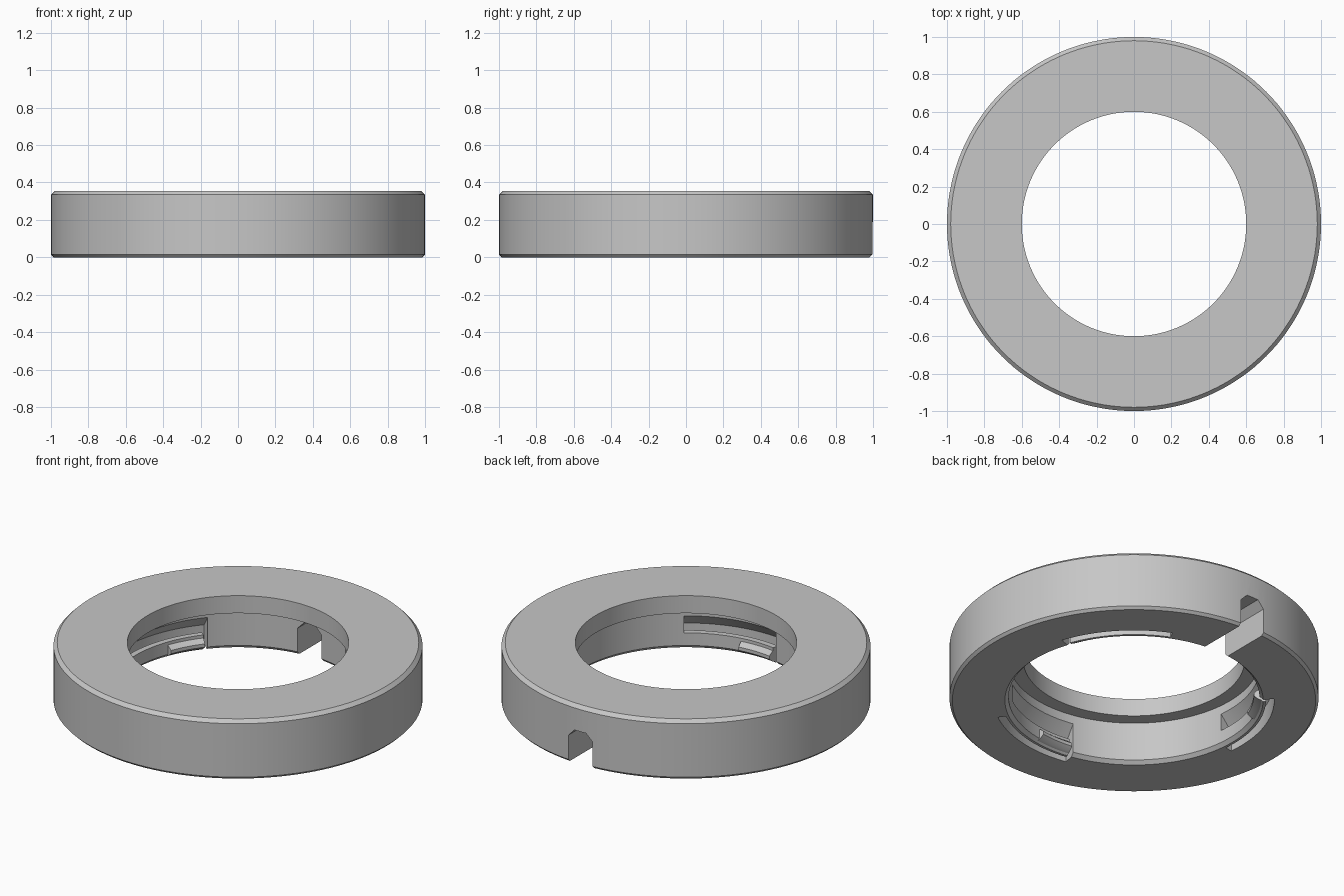
import bpy, bmesh, math

cube = bpy.data.objects.get("Cube")
if cube:
    bpy.data.objects.remove(cube, do_unlink=True)

grey = bpy.data.materials.new("light_grey")
grey.use_nodes = True
grey.diffuse_color = (0.57, 0.57, 0.57, 1)
grey.node_tree.nodes["Principled BSDF"].inputs["Base Color"].default_value = grey.diffuse_color


def finish(name, bm):
    bmesh.ops.recalc_face_normals(bm, faces=bm.faces)
    mesh = bpy.data.meshes.new(name)
    bm.to_mesh(mesh)
    bm.free()
    mesh.materials.append(grey)
    obj = bpy.data.objects.new(name, mesh)
    bpy.context.collection.objects.link(obj)
    return obj


def sweep(name, profile, start=0, end=360, steps=144):
    """Revolve a closed (radius, height) profile about z between two angles."""
    full = end - start == 360
    bm = bmesh.new()
    rows = []
    for i in range(steps if full else steps + 1):
        a = math.radians(start + (end - start) * i / steps)
        rows.append([bm.verts.new((r * math.cos(a), r * math.sin(a), z)) for r, z in profile])
    n = len(profile)
    for i in range(steps):
        p, q = rows[i], rows[(i + 1) % len(rows)]
        for j in range(n):
            k = (j + 1) % n
            bm.faces.new((p[j], p[k], q[k], q[j]))
    if not full:
        bm.faces.new(rows[0])
        bm.faces.new(rows[-1])
    return finish(name, bm)


def prism(name, outline, y0, y1):
    """Extrude an (x, z) outline along y."""
    bm = bmesh.new()
    face = bm.faces.new([bm.verts.new((x, y0, z)) for x, z in outline])
    out = bmesh.ops.extrude_face_region(bm, geom=[face])
    moved = [v for v in out["geom"] if isinstance(v, bmesh.types.BMVert)]
    bmesh.ops.translate(bm, verts=moved, vec=(0, y1 - y0, 0))
    return finish(name, bm)


def select(obj):
    bpy.ops.object.select_all(action='DESELECT')
    obj.select_set(True)
    bpy.context.view_layer.objects.active = obj


def cut(target, cutter):
    mod = target.modifiers.new("cut", 'BOOLEAN')
    mod.operation = 'DIFFERENCE'
    mod.solver = 'EXACT'
    mod.object = cutter
    select(target)
    bpy.ops.object.modifier_apply(modifier=mod.name)
    bpy.data.objects.remove(cutter, do_unlink=True)


# Chamfered ring with a stepped bore
ring = sweep("ring_body", [
    (0.70, 0), (0.985, 0), (1, 0.015), (1, 0.335), (0.98, 0.355),
    (0.60, 0.355), (0.60, 0.25), (0.68, 0.25), (0.68, 0.02)])

# Radial key slot through the back
cut(ring, prism("key_slot_cutter", [
    (-0.08, -0.1), (0.08, -0.1), (0.08, 0.16), (0.038, 0.203),
    (-0.038, 0.203), (-0.08, 0.16)], 0.5, 1.1))

# Three pockets, each holding a spring arm with a catch at its free end
parts = [ring]
for number in range(3):
    a = 19 + 120 * number
    cut(ring, sweep("pocket_cutter", [
        (0.66, -0.1), (0.76, -0.1), (0.76, 0.117), (0.66, 0.217)], a, a + 47, 24))
    parts.append(sweep(f"spring_arm_{number + 1}", [
        (0.70, 0), (0.715, 0), (0.715, 0.095), (0.68, 0.095), (0.68, 0.02)],
        a + 2, a + 47.5, 24))
    parts.append(sweep(f"catch_{number + 1}", [
        (0.69, 0.01), (0.69, 0.08), (0.675, 0.075), (0.65, 0.055), (0.65, 0.035),
        (0.675, 0.015)], a + 2, a + 20, 10))

for part in parts:
    select(part)
    bpy.ops.object.shade_smooth_by_angle(angle=math.radians(25))
